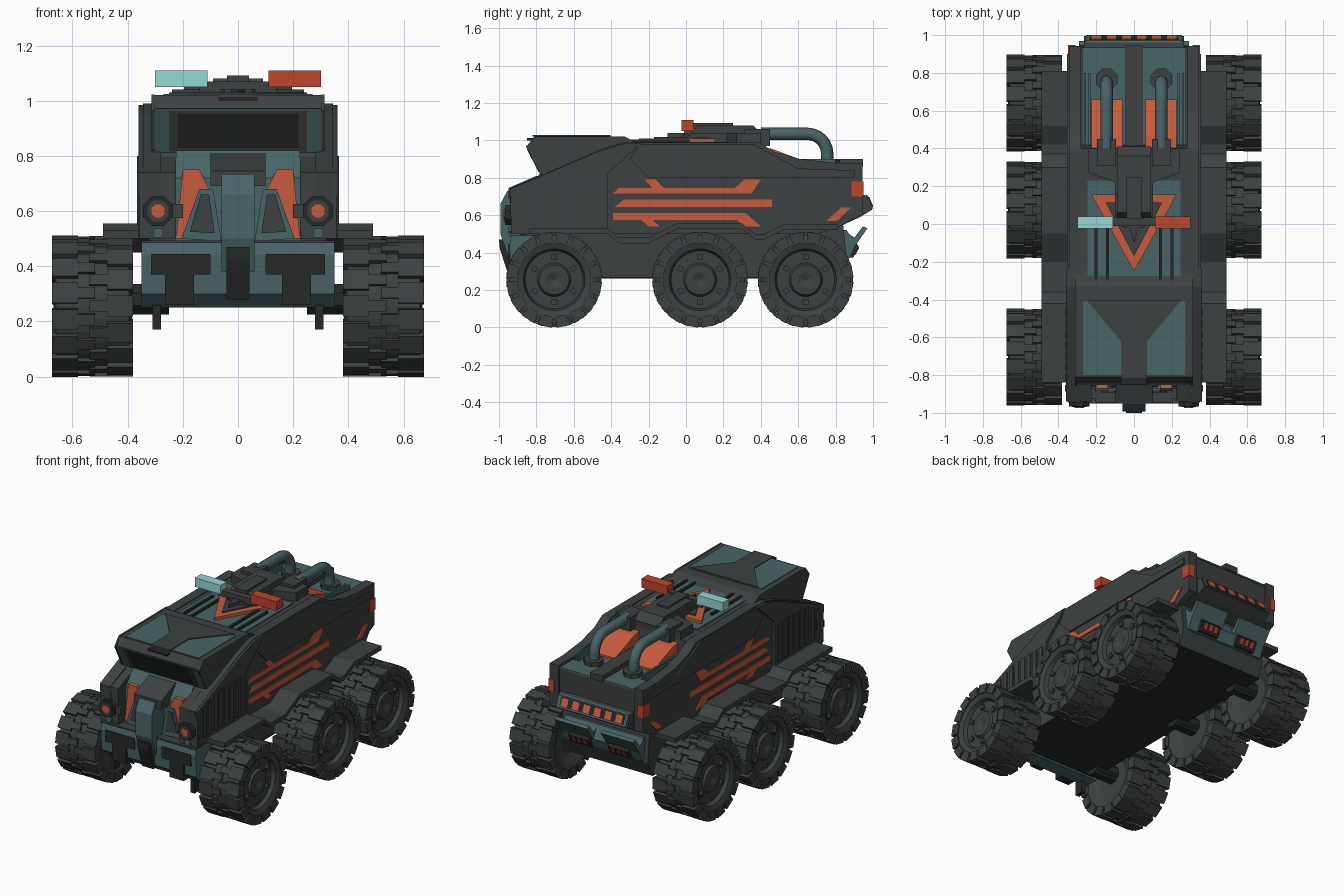
import bpy, bmesh
from math import pi, cos, sin
from mathutils import Matrix, Vector

if "Cube" in bpy.data.objects:
    bpy.data.objects.remove(bpy.data.objects["Cube"], do_unlink=True)


def material(name, red, green, blue):
    mat = bpy.data.materials.new(name)
    mat.use_nodes = True
    mat.diffuse_color = (red, green, blue, 1)
    mat.node_tree.nodes["Principled BSDF"].inputs["Base Color"].default_value = (red, green, blue, 1)
    return mat


DARK = material("dark_grey", .047, .053, .053)
BLACK = material("near_black", .02, .023, .023)
TEAL = material("slate_teal", .066, .128, .14)
ORANGE = material("burnt_orange", .57, .105, .047)
RED = material("lamp_red", .52, .06, .025)
CYAN = material("lamp_cyan", .31, .68, .67)


def finish(name, mat, bm, mirror=False):
    bmesh.ops.recalc_face_normals(bm, faces=bm.faces)
    mesh = bpy.data.meshes.new(name)
    bm.to_mesh(mesh)
    bm.free()
    mesh.materials.append(mat)
    obj = bpy.data.objects.new(name, mesh)
    bpy.context.scene.collection.objects.link(obj)
    if mirror:
        obj.modifiers.new("mirror", "MIRROR")


def prism(name, mat, axis, outline, low, high, mirror=False):
    """Extrude an outline along an axis; the outline uses the other two axes in order."""
    bm = bmesh.new()
    place = {"X": lambda u, v: (low, u, v), "Y": lambda u, v: (u, low, v), "Z": lambda u, v: (u, v, low)}[axis]
    face = bm.faces.new([bm.verts.new(place(u, v)) for u, v in outline])
    moved = bmesh.ops.extrude_face_region(bm, geom=[face])["geom"]
    offset = Vector([high - low if axis == letter else 0 for letter in "XYZ"])
    bmesh.ops.translate(bm, vec=offset, verts=[v for v in moved if isinstance(v, bmesh.types.BMVert)])
    finish(name, mat, bm, mirror)


def box(name, mat, xs, ys, zs, mirror=False):
    (left, right), (front, back) = xs, ys
    outline = [(left, front), (right, front), (right, back), (left, back)]
    prism(name, mat, "Z", outline, zs[0], zs[1], mirror)


def symmetric(half):
    """Complete an outline whose right half is listed."""
    return half + [(-u, v) for u, v in reversed(half)]


def disc(name, mat, axis, centre, radius, low, high, sides=8):
    turns = [2 * pi * (i + .5) / sides for i in range(sides)]
    ring = [(centre[0] + radius * cos(t), centre[1] + radius * sin(t)) for t in turns]
    prism(name, mat, axis, ring, low, high, True)


def wheel(name, y, z):
    """Turned tyre and rim with broad staggered tread lugs and hub bolts."""
    bm = bmesh.new()
    profile = [(.42, .001), (.42, .12), (.4, .16), (.385, .2), (.395, .242), (.66, .242), (.668, .2),
               (.655, .165), (.63, .155), (.63, .09), (.645, .08), (.645, .04), (.63, .001)]
    sides = 32
    rings = [[bm.verts.new((x, y + r * cos(2 * pi * i / sides), z + r * sin(2 * pi * i / sides)))
              for i in range(sides)] for x, r in profile]
    for ring, following in zip(rings, rings[1:]):
        for i in range(sides):
            j = (i + 1) % sides
            bm.faces.new((ring[i], ring[j], following[j], following[i]))
    centre = Matrix.Translation((0, y, z))

    def add_block(angle, x, radius, size):
        spin = Matrix.Rotation(angle, 4, "X") @ Matrix.Translation((x, 0, radius))
        bmesh.ops.create_cube(bm, size=1, matrix=centre @ spin @ Matrix.Diagonal((*size, 1)))

    lugs = 16
    for i in range(lugs):
        for row, side in enumerate((-1, 1)):
            angle = 2 * pi * (i + row / 2) / lugs
            add_block(angle, .5275 + side * .1, .24, (.095, .076, .028))
            add_block(angle, .5275 + side * .025, .24, (.07, .04, .028))
            add_block(angle, .5275 + side * .138, .223, (.018, .066, .056))
    for i in range(6):
        add_block(2 * pi * i / 6, .632, .12, (.025, .028, .028))
    finish(name, DARK, bm, True)


# Running gear
for label, y in (("front", -.705), ("middle", .075), ("rear", .64)):
    wheel(label + "_wheels", y, .255)
    disc(label + "_axle", BLACK, "X", (y, .28), .06, .25, .43)
    box(label + "_suspension_arm", DARK, (.28, .4), (y - .04, y + .04), (.24, .29), True)

# Hull
prism("chassis", DARK, "X", [(-.82, .27), (.82, .27), (.86, .36), (.84, .55), (-.86, .55), (-.86, .36)], -.32, .32)
box("belly_plate", BLACK, (-.33, .33), (-.78, .82), (.262, .27))
prism("hull_core", DARK, "X", [(-.85, .5), (-.85, .72), (-.78, .81), (-.46, .93), (-.3, .985), (.4, .985),
                               (.42, .86), (.93, .86), (.93, .59), (.8, .53)], -.3, .3)
prism("side_wall", DARK, "X", [(-.93, .52), (-.945, .74), (-.46, .95), (-.33, .99), (.39, .99), (.47, .94), (.61, .9),
                               (.8, .88), (.943, .88), (.943, .6), (.8, .53), (.7, .5), (-.89, .5)], .28, .345, True)
prism("front_side_armour", DARK, "X", [(-.92, .51), (-.94, .74), (-.46, .945), (-.33, .985), (-.24, .985), (-.42, .82),
                                       (-.42, .5)], .34, .36, True)
for i in range(8):
    y = -.87 + i * .057
    box("armour_rib", DARK, (.35, .366), (y - .018, y + .018), (.55, min(.8, .73 + (y + .9) * .42)), True)
prism("upper_side_armour", DARK, "X", [(-.3, .9), (-.25, .98), (.36, .98), (.6, .85), (.9, .84), (.9, .8), (-.2, .8)],
      .34, .355, True)

# Side stripes
prism("upper_stripe", ORANGE, "X", [(-.39, .715), (.35, .715), (.4, .79), (.31, .79), (.26, .745), (-.12, .745),
                                    (-.16, .79), (-.22, .79), (-.18, .745), (-.36, .745)], .345, .353, True)
prism("middle_stripe", ORANGE, "X", [(-.38, .645), (.46, .645), (.46, .685), (-.33, .685)], .345, .353, True)
prism("lower_stripe", ORANGE, "X", [(-.39, .575), (-.24, .575), (-.2, .54), (-.14, .54), (-.18, .575), (.27, .575),
                                    (.31, .54), (.4, .54), (.32, .612), (-.39, .612)], .345, .353, True)
prism("rear_side_accent", ORANGE, "X", [(.75, .57), (.81, .57), (.88, .64), (.83, .64)], .345, .353, True)
box("rear_corner_lamp", RED, (.31, .349), (.885, .948), (.7, .78), True)

# Fenders, a bent sheet made from its upper line
bend = [(-.84, .53), (-.42, .53), (-.36, .48), (-.2, .48), (-.05, .555), (.3, .555), (.37, .5), (.42, .5),
        (.52, .55), (.81, .55)]
prism("fender", DARK, "X", bend + [(y, z - .03) for y, z in reversed(bend)], .32, .49, True)

# Canopy
prism("canopy", DARK, "X", [(-.77, .82), (-.845, .965), (-.81, 1.02), (-.33, 1.02), (-.26, .985), (-.4, .9)],
      -.305, .305)
prism("canopy_side", DARK, "X", [(-.78, .82), (-.855, .965), (-.81, 1.022), (-.33, 1.022), (-.26, .985), (-.4, .9)],
      .303, .313, True)


def windshield_layer(name, mat, half, bottom, top, depth):
    lean = lambda z: -.77 - (z - .82) * .51
    outline = [(lean(bottom), bottom), (lean(top), top), (lean(top) - depth, top), (lean(bottom) - depth, bottom)]
    prism(name, mat, "X", outline, -half, half)


windshield_layer("windshield_frame", TEAL, .3025, .805, .972, .006)
windshield_layer("windshield_surround", DARK, .25, .815, .962, .01)
windshield_layer("windshield", BLACK, .22, .828, .952, .013)
box("canopy_top_panel", TEAL, (-.27, .27), (-.8, -.41), (1.018, 1.024))
prism("canopy_spine", DARK, "Z", symmetric([(.25, -.405), (.07, -.62), (.07, -.82)]), 1.02, 1.03)
box("visor_tab", BLACK, (-.07, .07), (-.85, -.8), (1, 1.012))

# Nose and headlights
prism("hood", TEAL, "X", [(-.76, .82), (-.785, .82), (-.862, .72), (-.862, .49), (-.76, .49)], -.225, .225)
prism("hood_spine", DARK, "X", [(-.76, .81), (-.8, .81), (-.95, .745), (-.95, .69), (-.86, .69), (-.78, .7)],
      -.1, .1)
prism("front_accent", ORANGE, "Y", [(.1, .67), (.14, .75), (.2, .75), (.225, .5), (.1, .5)], -.87, -.84, True)
prism("grille_frame", TEAL, "Y", [(.06, .49), (.09, .68), (.14, .68), (.205, .5)], -.885, -.85, True)
prism("grille", DARK, "Y", [(.085, .52), (.105, .66), (.135, .66), (.175, .525)], -.891, -.88, True)
prism("nose", TEAL, "X", [(-.86, .73), (-.955, .73), (-.993, .66), (-.993, .5), (-.95, .38), (-.87, .38)], -.06, .06)
prism("nose_guard", BLACK, "X", [(-.9, .47), (-1, .47), (-.995, .42), (-.95, .28), (-.88, .28)], -.042, .042)
prism("front_cheek", DARK, "X", [(-.78, .8), (-.94, .74), (-.935, .5), (-.8, .5)], .225, .357, True)
box("headlight_bracket", DARK, (.2, .3), (-.95, -.92), (.575, .625), True)
disc("headlight_housing", BLACK, "Y", (.29, .6), .058, -.965, -.91)
disc("headlight_rim", DARK, "Y", (.29, .6), .042, -.97, -.95)
disc("headlight_bulb", ORANGE, "Y", (.29, .6), .026, -.975, -.95)
disc("headlight_post", TEAL, "Y", (.29, .52), .02, -.95, -.92)

# Front bumper
prism("front_bumper", TEAL, "X", [(-.78, .488), (-.935, .488), (-.945, .44), (-.935, .3), (-.88, .25), (-.78, .25)],
      -.35, .35)
box("bumper_top", DARK, (-.35, .35), (-.945, -.8), (.485, .494))
prism("bumper_intake", BLACK, "Y", [(.1, .445), (.315, .445), (.315, .37), (.265, .37), (.265, .26), (.16, .26),
                                    (.16, .37), (.1, .37)], -.95, -.88, True)
box("tow_hook", BLACK, (.28, .31), (-.9, -.84), (.17, .26), True)

# Roof
box("roof_inset", TEAL, (-.245, .245), (-.28, .23), (.984, .992))
for x in (.14, .2):
    box("roof_rail", BLACK, (x - .008, x + .008), (-.3, .02), (.99, 1.005), True)
prism("roof_triangle", ORANGE, "Z", [(.225, .155), (0, -.25), (-.225, .155)], .99, 1.01)
prism("roof_arrow", DARK, "Z", [(.15, .115), (0, -.17), (-.15, .115)], 1, 1.018)
prism("arrow_tip", DARK, "Z", [(.06, .1), (0, -.1), (-.06, .1)], 1.015, 1.04)
prism("turret_base", DARK, "Z", symmetric([(.24, .4), (.24, .27), (.1, .22), (.1, .02), (.05, -.02)]), .98, 1.04)
prism("turret", DARK, "X", [(.02, 1.03), (.06, 1.08), (.36, 1.08), (.41, 1.03)], -.09, .09)
box("turret_ridge", DARK, (-.04, .04), (.03, .25), (1.06, 1.092))
box("lamp_bracket", DARK, (-.14, .14), (-.01, .035), (1.03, 1.07))
box("left_roof_lamp", RED, (.11, .3), (-.025, .04), (1.05, 1.11))
box("right_roof_lamp", CYAN, (-.3, -.11), (-.025, .04), (1.05, 1.11))

# Engine deck
box("engine_deck", TEAL, (-.275, .275), (.41, .935), (.858, .868))
box("deck_spine", DARK, (-.045, .045), (.39, .945), (.86, .9))
prism("engine_cover", ORANGE, "X", [(.39, .965), (.46, .955), (.66, .88), (.66, .86), (.39, .86)], .06, .225, True)
for x in (.235, .26):
    box("deck_rail", TEAL, (x - .006, x + .006), (.42, .8), (.86, .9), True)
box("pipe_mount", DARK, (.095, .195), (.31, .45), (.97, 1.06), True)
disc("pipe_collar", DARK, "Z", (.145, .765), .062, .86, .895)


def pipe(name, mat, path, radius):
    curve = bpy.data.curves.new(name, "CURVE")
    curve.dimensions = "3D"
    curve.bevel_depth = radius
    curve.bevel_resolution = 2
    curve.use_fill_caps = True
    spline = curve.splines.new("POLY")
    spline.points.add(len(path) - 1)
    for point, position in zip(spline.points, path):
        point.co = (*position, 1)
    source = bpy.data.objects.new(name + "_path", curve)
    bm = bmesh.new()
    bm.from_mesh(source.to_mesh())
    bpy.data.objects.remove(source)
    finish(name, mat, bm, True)


elbow = [(.145, .65 + .105 * sin(pi * i / 12), .93 + .105 * cos(pi * i / 12)) for i in range(7)]
pipe("exhaust_pipe", TEAL, [(.145, .4, 1.035)] + elbow + [(.145, .755, .87)], .033)

# Tail
prism("tail_housing", DARK, "X", [(.92, .715), (.965, .705), (.996, .63), (.93, .59)], -.265, .265)
prism("tail_light_frame", TEAL, "X", [(.96, .71), (.971, .706), (1, .637), (.985, .637)], -.255, .255)
prism("tail_light_bed", BLACK, "X", [(.965, .7), (.976, .7), (.9995, .645), (.98, .645)], -.235, .235)
for i in range(6):
    x = -.2 + i * .08
    prism("tail_light_slat", ORANGE, "X", [(.968, .697), (.98, .697), (1, .65), (.98, .65)], x - .024, x + .024)
prism("rear_flap", TEAL, "X", [(.8, .52), (.9, .43), (.97, .53), (.945, .54), (.9, .48), (.83, .53)], .05, .29, True)
prism("rear_bumper", TEAL, "X", [(.78, .52), (.86, .52), (.905, .44), (.875, .37), (.78, .37)], -.29, .29)
prism("rear_vent", BLACK, "X", [(.88, .46), (.905, .46), (.925, .43), (.895, .375), (.87, .375)], .07, .22, True)
for x in (.105, .145, .185):
    prism("vent_lamp", RED, "X", [(.9, .425), (.926, .425), (.907, .39), (.89, .39)], x - .012, x + .012, True)
